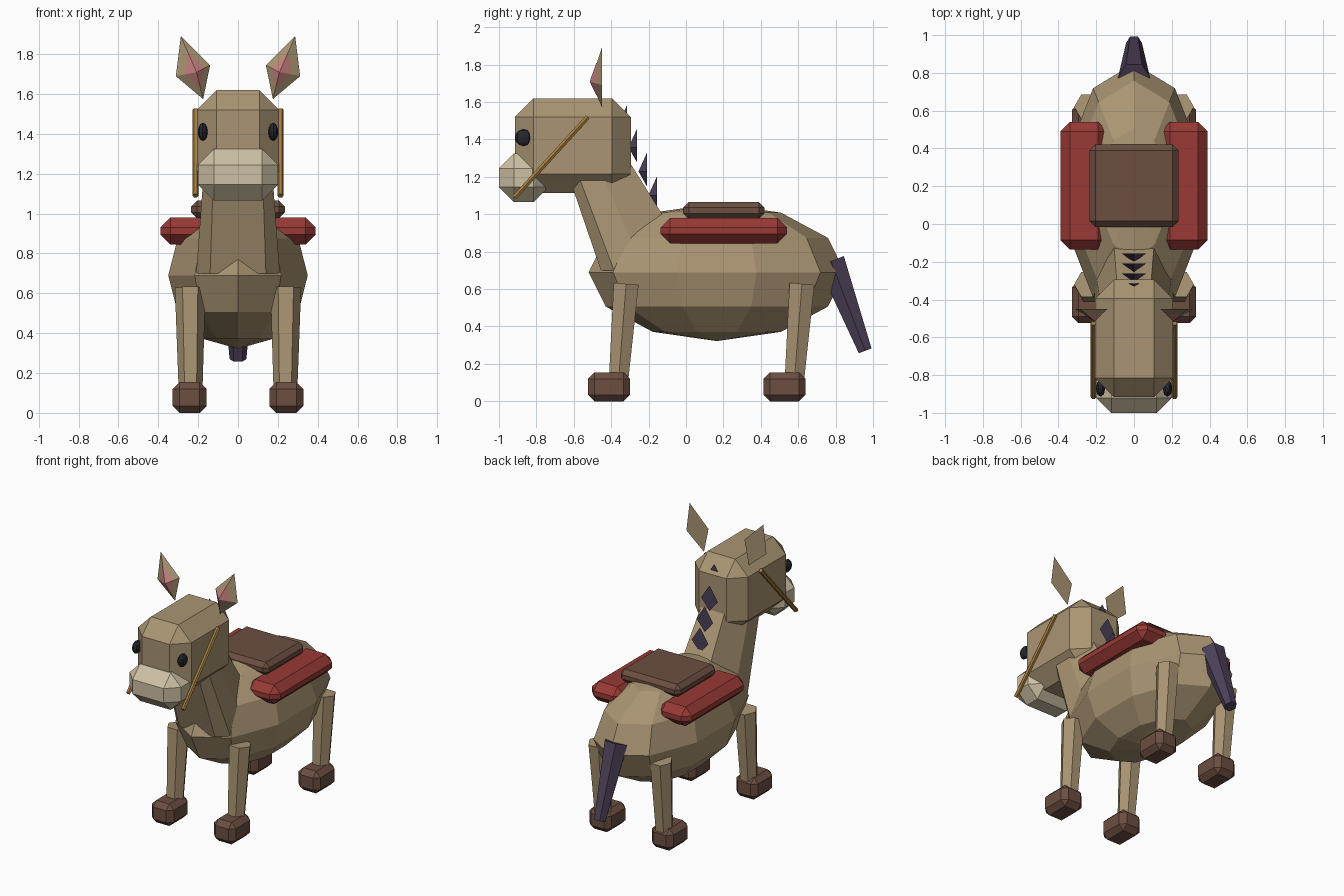
import bpy, bmesh, math
from mathutils import Vector, Matrix

if "Cube" in bpy.data.objects:
    bpy.data.objects.remove(bpy.data.objects["Cube"])


def material(name, rgb):
    m = bpy.data.materials.new(name)
    lin = [(c / 255 / 12.92) if c < 11 else ((c / 255 + 0.055) / 1.055) ** 2.4 for c in rgb]
    m.diffuse_color = (*lin, 1)
    m.use_nodes = True
    m.node_tree.nodes["Principled BSDF"].inputs["Base Color"].default_value = m.diffuse_color
    return m


TAN = material("tan_coat", (170, 149, 115))
CREAM = material("cream_muzzle", (206, 193, 165))
BROWN = material("brown_leather", (108, 78, 65))
RED = material("red_bag", (152, 58, 53))
PURPLE = material("purple_hair", (76, 64, 88))
GOLD = material("gold_strap", (166, 126, 62))
PINK = material("pink_ear", (200, 130, 128))
BLACK = material("black_eye", (38, 38, 46))


def finish(name, bm, mat):
    bmesh.ops.remove_doubles(bm, verts=bm.verts[:], dist=1e-5)
    bmesh.ops.recalc_face_normals(bm, faces=bm.faces[:])
    me = bpy.data.meshes.new(name)
    bm.to_mesh(me)
    bm.free()
    me.materials.append(mat)
    ob = bpy.data.objects.new(name, me)
    bpy.context.collection.objects.link(ob)
    return ob


def box(name, lo, hi, bevel, mat):
    """Box between two corners with chamfered edges."""
    lo, hi = Vector(lo), Vector(hi)
    bm = bmesh.new()
    bmesh.ops.create_cube(bm, size=1, matrix=Matrix.Translation((lo + hi) / 2)
                          @ Matrix.Diagonal((*(hi - lo), 1)))
    bmesh.ops.bevel(bm, geom=bm.edges[:], offset=bevel, segments=1,
                    profile=0.5, affect='EDGES')
    return finish(name, bm, mat)


def loft(name, rings, mat):
    """Skin equal-length rings of points and cap the ends."""
    bm = bmesh.new()
    vs = [[bm.verts.new(p) for p in r] for r in rings]
    n = len(vs[0])
    for a, b in zip(vs, vs[1:]):
        for i in range(n):
            j = (i + 1) % n
            bm.faces.new((a[i], a[j], b[j], b[i]))
    bm.faces.new(vs[0])
    bm.faces.new(vs[-1])
    return finish(name, bm, mat)


def frustum(name, p0, p1, r0, r1, n, mat):
    """Tapered prism between two points."""
    p0, p1 = Vector(p0), Vector(p1)
    axis = (p1 - p0).normalized()
    u = Vector((1, 0, 0))
    v = axis.cross(u)
    ang = [2 * math.pi * i / n for i in range(n)]
    rings = [[p + (u * math.cos(a) + v * math.sin(a)) * r for a in ang]
             for p, r in ((p0, r0), (p1, r1))]
    return loft(name, rings, mat)


def ellipsoid(name, c, r, seg, rows, mat):
    """Sphere of rings with a vertex column facing the front."""
    rings = []
    for k in range(rows + 1):
        t = math.pi * k / rows
        rings.append([(c[0] + r[0] * math.sin(t) * math.sin(2 * math.pi * i / seg),
                       c[1] - r[1] * math.sin(t) * math.cos(2 * math.pi * i / seg),
                       c[2] - r[2] * math.cos(t)) for i in range(seg)])
    return loft(name, rings, mat)


def kite(name, outline, y, apex, mat):
    """Flat-backed four-sided pyramid; outline is in x and z."""
    bm = bmesh.new()
    base = [bm.verts.new((x, y, z)) for x, z in outline]
    tip = bm.verts.new(apex)
    bm.faces.new(base)
    for i in range(4):
        bm.faces.new((base[i], base[(i + 1) % 4], tip))
    return finish(name, bm, mat)


# Body
ellipsoid("body", (0, 0.165, 0.69), (0.368, 0.685, 0.368), 10, 6, TAN)


# Neck: chamfered section leaning forward and narrowing upwards
def neck_ring(z, ys, front, side, back):
    half = [(front, ys[0]), (side, ys[1]), (side, ys[2]), (back, ys[3])]
    return [(x, y, z) for x, y in half] + [(-x, y, z) for x, y in reversed(half)]


loft("neck", [neck_ring(0.70, (-0.455, -0.385, -0.22, 0.06), 0.14, 0.21, 0.12),
              neck_ring(1.30, (-0.66, -0.61, -0.49, -0.315), 0.12, 0.165, 0.09)], TAN)

# Head and muzzle
box("head", (-0.207, -0.915, 1.115), (0.207, -0.295, 1.62), 0.1, TAN)
box("muzzle", (-0.2, -1.0, 1.065), (0.2, -0.735, 1.325), 0.08, CREAM)

# Saddle
box("saddle", (-0.235, -0.015, 0.975), (0.235, 0.42, 1.065), 0.03, BROWN)

# Mirrored parts
EAR = [(0.287, 1.89), (0.14, 1.745), (0.175, 1.575), (0.312, 1.69)]
EAR_MID = (0.208, 1.71)
for s, side in ((-1, "left"), (1, "right")):
    mid = (s * EAR_MID[0], EAR_MID[1])
    outer = [(s * x, z) for x, z in EAR]
    inner = [(mid[0] + (x - mid[0]) * 0.57, mid[1] + (z - mid[1]) * 0.57) for x, z in outer]
    kite("ear_" + side, outer, -0.45, (mid[0], -0.51, mid[1]), TAN)
    kite("inner_ear_" + side, inner, -0.478, (mid[0], -0.515, mid[1]), PINK)

    ellipsoid("eye_" + side, (s * 0.177, -0.87, 1.41), (0.025, 0.045, 0.045), 8, 6, BLACK)
    frustum("bridle_strap_" + side, (s * 0.214, -0.525, 1.52), (s * 0.214, -0.917, 1.09),
            0.015, 0.015, 6, GOLD)
    lo, hi = sorted((s * 0.14, s * 0.39))
    box("saddle_bag_" + side, (lo, -0.135, 0.845), (hi, 0.54, 0.98), 0.05, RED)

    # Legs and hooves
    for y, end in ((0, "front"), (0.94, "rear")):
        frustum(f"{end}_leg_{side}", (s * 0.238, y - 0.36, 0.12), (s * 0.24, y - 0.32, 0.628),
                0.06, 0.077, 6, TAN)
        lo, hi = sorted((s * 0.157, s * 0.328))
        box(f"{end}_hoof_{side}", (lo, y - 0.525, 0), (hi, y - 0.30, 0.155), 0.035, BROWN)

# Mane tufts stepping down the neck
for i in range(4):
    z, y = 1.585 - 0.128 * i, -0.315 + 0.053 * i
    kite(f"mane_tuft_{i + 1}", [(0, z), (0.065, z - 0.1), (0, z - 0.18), (-0.065, z - 0.1)],
         y, (0, y - 0.045, z - 0.1), PURPLE)

# Tail
frustum("tail", (0, 0.775, 0.75), (0, 0.958, 0.27), 0.085, 0.042, 6, PURPLE)
